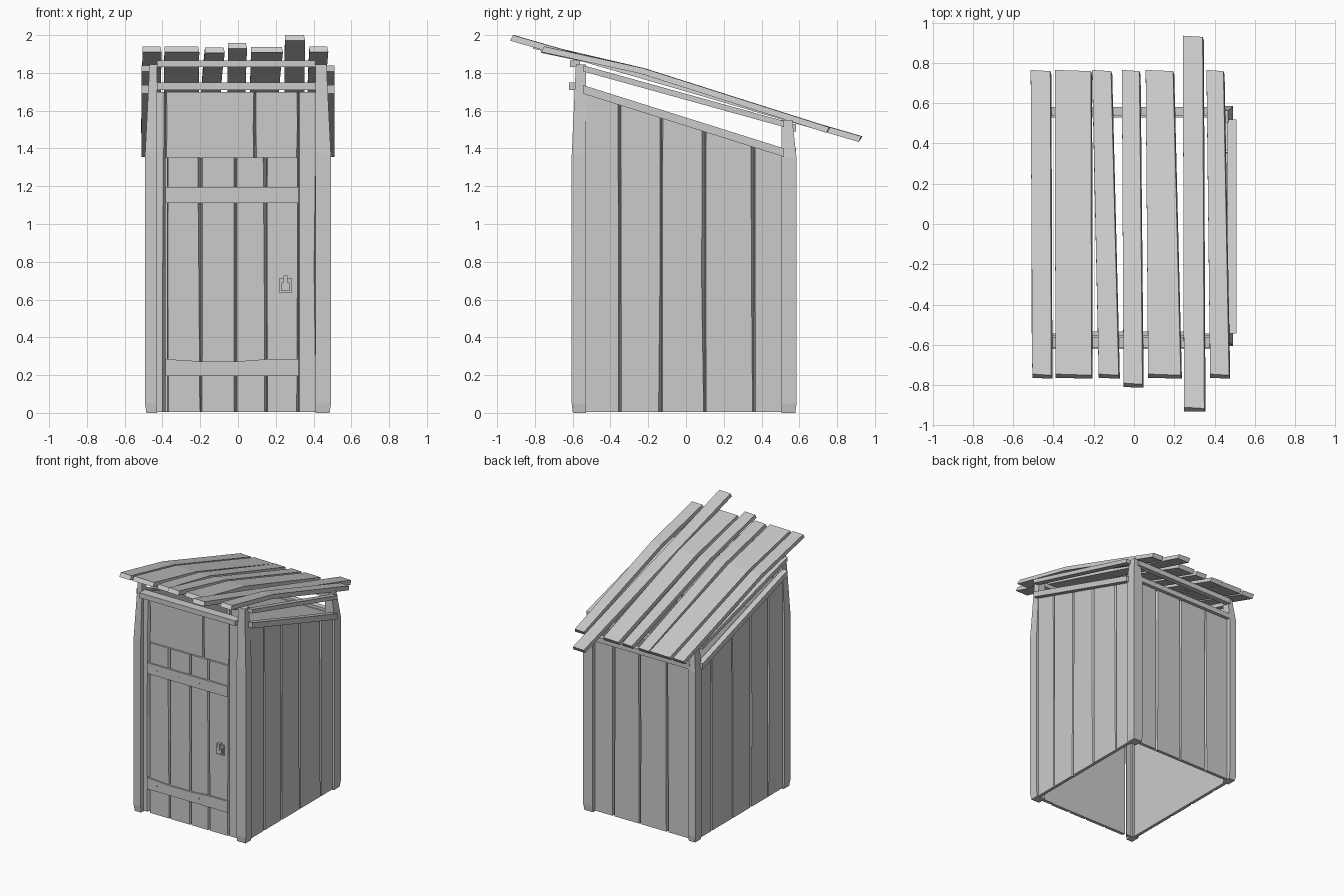
import bpy, bmesh, random

random.seed(4)
if "Cube" in bpy.data.objects:
    bpy.data.objects.remove(bpy.data.objects["Cube"], do_unlink=True)

wood = bpy.data.materials.new("weathered_grey")
wood.use_nodes = True
COLOUR = (0.6, 0.6, 0.6, 1)
wood.diffuse_color = COLOUR
wood.node_tree.nodes["Principled BSDF"].inputs["Base Color"].default_value = COLOUR


def loft(name, rings):
    """Skin a closed solid through a list of four-cornered rings."""
    bm = bmesh.new()
    loops = [[bm.verts.new(p) for p in ring] for ring in rings]
    bm.faces.new(loops[0])
    bm.faces.new(loops[-1])
    for a, b in zip(loops, loops[1:]):
        for i in range(4):
            j = (i + 1) % 4
            bm.faces.new((a[i], a[j], b[j], b[i]))
    bmesh.ops.recalc_face_normals(bm, faces=bm.faces)
    mesh = bpy.data.meshes.new(name)
    bm.to_mesh(mesh)
    bm.free()
    mesh.materials.append(wood)
    obj = bpy.data.objects.new(name, mesh)
    bpy.context.collection.objects.link(obj)
    return obj


def rect(x0, x1, y0, y1, z):
    return [(x0, y0, z), (x1, y0, z), (x1, y1, z), (x0, y1, z)]


def box(name, x0, x1, y0, y1, z0, z1):
    return loft(name, [rect(x0, x1, y0, y1, z0), rect(x0, x1, y0, y1, z1)])


def wall_boards(name, edges, place, top, bottom=0.005, thick=0.025):
    """Row of upright boards with worn long edges; place(u, depth, z) sets the wall."""
    for n, (u0, u1) in enumerate(zip(edges, edges[1:])):
        rings = []
        for k in (0, 0.45, 1):
            b0, b1 = random.uniform(0.004, 0.008), random.uniform(0.005, 0.018)
            corners = ((u0, 0), (u1, 0), (u1 - b1, thick), (u0 + b0, thick))
            rings.append([place(u, d, bottom + k * (top(u) - bottom)) for u, d in corners])
        loft(f"{name}_{n + 1}", rings)


def side_top(y):
    return 1.55 - 0.318 * y


# Corner posts, tapering above the kink
for side, label in ((1, "left"), (-1, "right")):
    for end, row, height in ((-1, "front", 1.845), (1, "back", 1.55)):
        inner, outer = (0.53, 0.605) if end < 0 else (0.505, 0.585)
        xin = 0.41 if side > 0 else 0.43
        kink = height - (0.48 if end < 0 else 0.2)
        rings = []
        for z, xo, yo in ((0, 0.485, outer - 0.006), (0.05, 0.492, outer), (kink, 0.492, outer),
                          (height, 0.468, outer - 0.022)):
            rings.append([(side * xin, end * inner, z), (side * xo, end * inner, z),
                          (side * xo, end * yo, z), (side * xin, end * yo, z)])
        loft(f"{row}_{label}_post", rings)

# Side walls and their sloping rails
for side, label in ((1, "left"), (-1, "right")):
    wall_boards(f"{label}_wall_board", (-0.55, -0.35, -0.13, 0.10, 0.36, 0.53),
                lambda u, d, z: (side * (0.45 + d), u, z), side_top)
    for name, z0, z1, h in (("upper", 1.84, 1.545, 0.032), ("lower", 1.735, 1.4, 0.045)):
        loft(f"{label}_{name}_rail",
             [[(side * x, y, z) for x, z in ((0.465, zt - h), (0.51, zt - h), (0.51, zt), (0.465, zt))]
              for y, zt in ((-0.545, z0), (0.52, z1))])

# Back wall and rails
wall_boards("back_wall_board", (-0.45, -0.22, 0.02, 0.25, 0.45),
            lambda u, d, z: (u, 0.53 + d, z), lambda u: 1.38)
box("back_lower_rail", -0.44, 0.44, 0.54, 0.582, 1.36, 1.4)
box("back_upper_rail", -0.44, 0.44, 0.54, 0.582, 1.49, 1.53)


# Front frame, panel over the door, and rails
def front(base):
    return lambda u, d, z: (u, base - d, z)


wall_boards("door_frame_right", (-0.44, -0.383), front(-0.545), lambda u: 1.7)
wall_boards("door_frame_left", (0.32, 0.42), front(-0.545), lambda u: 1.7)
wall_boards("front_panel_board", (-0.383, 0.09, 0.32), front(-0.535), lambda u: 1.7, bottom=1.35)
box("front_lower_rail", -0.43, 0.41, -0.62, -0.55, 1.71, 1.75)
box("front_upper_rail", -0.43, 0.41, -0.615, -0.56, 1.832, 1.865)

# Door with battens, nails and latch
wall_boards("door_board", (-0.375, -0.195, -0.01, 0.15, 0.322), front(-0.55), lambda u: 1.353)
for name, z0, z1, sag in (("upper", 1.11, 1.195, 0), ("lower", 0.195, 0.285, 0.012)):
    loft(f"door_{name}_batten",
         [[(x, -0.57, z0), (x, -0.588, z0), (x, -0.588, zt), (x, -0.57, zt)]
          for x, zt in ((-0.385, z1), (-0.2, z1 - sag), (0, z1 - sag), (0.16, z1), (0.32, z1))])
    for n, x in enumerate((-0.3, -0.1, 0.07, 0.23)):
        zc = (z0 + z1) / 2
        box(f"{name}_nail_{n + 1}", x - 0.004, x + 0.004, -0.591, -0.58, zc - 0.004, zc + 0.004)
box("latch_plate", 0.22, 0.283, -0.585, -0.57, 0.635, 0.715)
box("latch_body", 0.231, 0.272, -0.598, -0.58, 0.645, 0.69)
box("latch_tab", 0.24, 0.262, -0.604, -0.575, 0.68, 0.728)

# Roof boards: front x pair, back x pair, front and back ends
ROOF = (
    (-0.505, -0.405, -0.513, -0.41, -0.745, 1.94),
    (-0.39, -0.205, -0.393, -0.208, -0.745, 1.94),
    (-0.175, -0.07, -0.208, -0.108, -0.745, 1.935),
    (-0.052, 0.048, -0.06, 0.033, -0.79, 1.958),
    (0.07, 0.238, 0.058, 0.2, -0.745, 1.938),
    (0.248, 0.355, 0.243, 0.347, -0.91, 2.0),
    (0.378, 0.478, 0.36, 0.45, -0.745, 1.94),
)
for n, (f0, f1, b0, b1, y0, z0) in enumerate(ROOF):
    long_board = y0 < -0.9
    y1, z1 = (0.935, 1.464) if long_board else (0.765, 1.512)
    ym, zm = (0, 1.737) if long_board else (-0.22, 1.825)
    k = (ym - y0) / (y1 - y0)
    rings = []
    for y, z, xa, xb in ((y0, z0, f0, f1), (ym, zm, f0 + k * (b0 - f0), f1 + k * (b1 - f1)),
                         (y1, z1, b0, b1)):
        rings.append([(xa, y, z), (xb - 0.006, y - 0.006, z), (xb, y - 0.022, z - 0.029),
                      (xa, y - 0.02, z - 0.029)])
    loft(f"roof_board_{n + 1}", rings)
